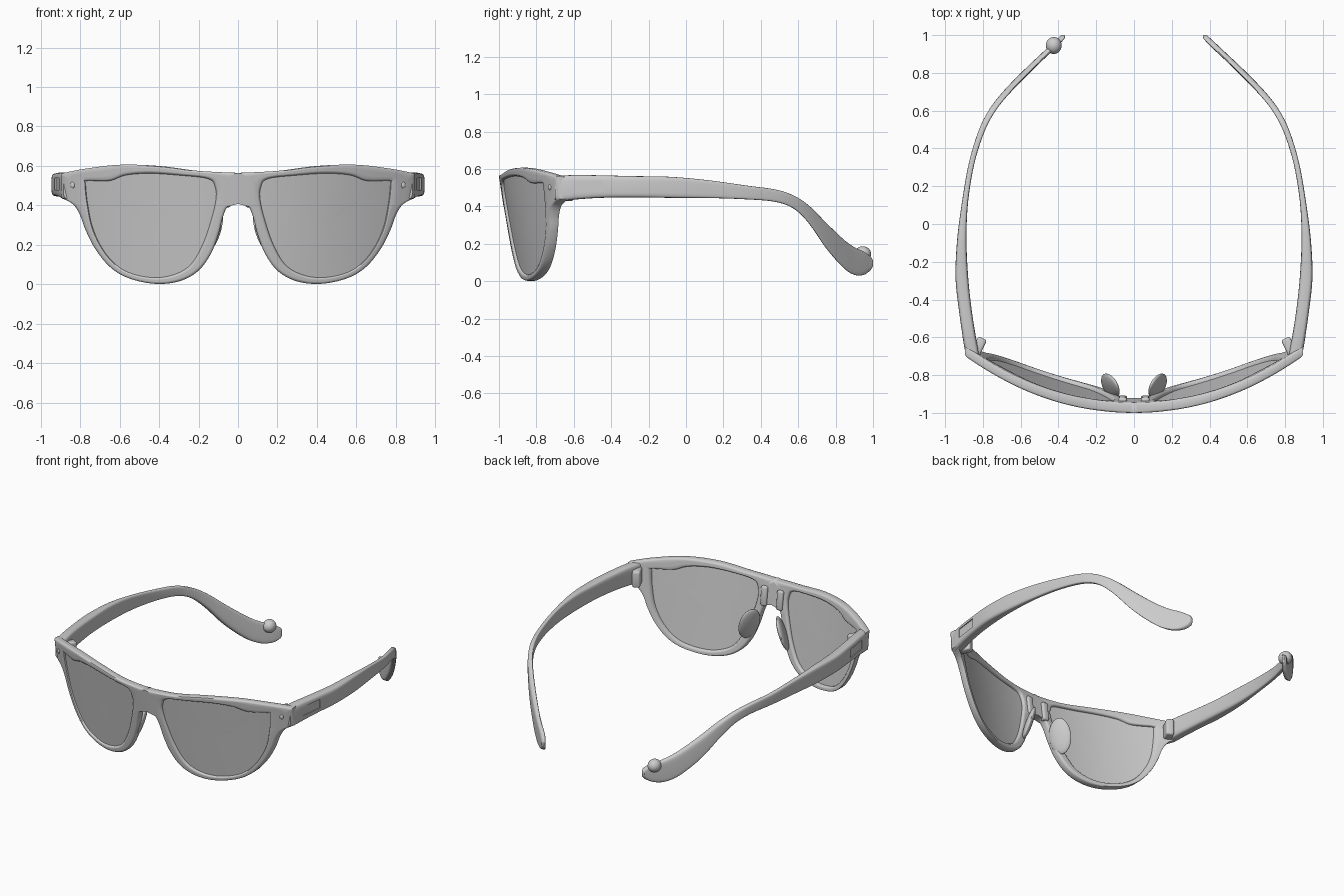
import bpy, bmesh, math
from mathutils import Vector

if "Cube" in bpy.data.objects:
    bpy.data.objects.remove(bpy.data.objects["Cube"])


def spline(pts, n, closed):
    """Catmull-Rom through pts; a repeated point makes a sharp corner."""
    pts = [Vector(p) for p in pts]
    out, m = [], len(pts)
    at = (lambda i: pts[i % m]) if closed else (lambda i: pts[max(0, min(m - 1, i))])
    for i in range(m if closed else m - 1):
        a, b, c, d = at(i - 1), at(i), at(i + 1), at(i + 2)
        if (b - c).length < 1e-6:
            continue
        for k in range(n):
            t = k / n
            out.append(0.5 * (2 * b + (c - a) * t + (2 * a - 5 * b + 4 * c - d) * t * t
                              + (3 * b - a - 3 * c + d) * t ** 3))
    if not closed:
        out.append(pts[-1])
    return out


def bend(x, z, depth):
    """Wrap the flat front around the face and tilt it."""
    return Vector((x, -1 + 0.375 * x * x + 0.15 * (0.56 - z) + depth, z))


def loft(bm, rings, closed=False, caps=False):
    vs = [[bm.verts.new(p) for p in r] for r in rings]
    n = len(vs[0])
    for i in range(len(vs) if closed else len(vs) - 1):
        a, b = vs[i], vs[(i + 1) % len(vs)]
        for j in range(n):
            bm.faces.new((a[j], a[(j + 1) % n], b[(j + 1) % n], b[j]))
    if caps:
        bm.faces.new(vs[0])
        bm.faces.new(vs[-1])


def finish(name, bm, mirror=True, angle=40):
    bmesh.ops.remove_doubles(bm, verts=bm.verts, dist=1e-5)
    bmesh.ops.recalc_face_normals(bm, faces=bm.faces)
    me = bpy.data.meshes.new(name)
    bm.to_mesh(me)
    bm.free()
    ob = bpy.data.objects.new(name, me)
    bpy.context.collection.objects.link(ob)
    bpy.ops.object.select_all(action='DESELECT')
    ob.select_set(True)
    bpy.context.view_layer.objects.active = ob
    bpy.ops.object.shade_smooth_by_angle(angle=math.radians(angle))
    if mirror:
        add_mirror(ob)
    return ob


def add_mirror(ob):
    m = ob.modifiers.new("mirror", 'MIRROR')
    m.use_clip = True
    m.merge_threshold = 0.0005


def blob(name, loc, size, rot=(0, 0, 0), mirror=True):
    """Ellipsoid part, mirrored across x = 0."""
    from mathutils import Matrix, Euler
    bm = bmesh.new()
    mat = Matrix.LocRotScale(Vector(loc), Euler(rot), Vector(size))
    bmesh.ops.create_uvsphere(bm, u_segments=28, v_segments=16, radius=1, matrix=mat)
    return finish(name, bm, mirror)


def block(name, loc, size, rot=(0, 0, 0), bevel=0.0, mirror=True):
    from mathutils import Matrix, Euler
    bm = bmesh.new()
    mat = Matrix.LocRotScale(Vector(loc), Euler(rot), Vector(size))
    bmesh.ops.create_cube(bm, size=1, matrix=mat)
    if bevel:
        bmesh.ops.bevel(bm, geom=bm.edges[:], offset=bevel, segments=3, profile=0.5, affect='EDGES')
    return finish(name, bm, mirror)


# Right half outline of the front and its lens opening, as (x, z)
outer = spline([(0, .565), (0, .565), (.2, .575), (.4, .6), (.6, .606), (.78, .585), (.895, .562),
                (.895, .562), (.895, .44), (.895, .44), (.835, .405), (.8, .35), (.77, .27), (.72, .175),
                (.645, .085), (.55, .03), (.42, .003), (.3, .015), (.205, .065), (.14, .15),
                (.1, .25), (.075, .345), (.05, .395), (0, .408), (0, .408)], 8, True)
inner = spline([(.115, .49), (.15, .535), (.3, .553), (.45, .562), (.57, .553), (.65, .525), (.765, .525),
                (.772, .51), (.76, .4), (.73, .27), (.665, .15), (.575, .07), (.45, .036), (.34, .045),
                (.245, .095), (.18, .2), (.135, .33), (.112, .43)], 8, True)
C = Vector((.44, .3))


def ray_to_inner(p):
    d = (p - C).normalized()
    best = 0
    for a, b in zip(inner, inner[1:] + inner[:1]):
        e = b - a
        den = d.x * e.y - d.y * e.x
        if abs(den) < 1e-9:
            continue
        w = a - C
        s = (w.x * e.y - w.y * e.x) / den
        u = (w.x * d.y - w.y * d.x) / den
        if s > 0 and -1e-6 <= u <= 1 + 1e-6:
            best = max(best, s)
    return C + d * best


# Front frame: rounded cross-section swept round the opening
T = 0.055
bm = bmesh.new()
rings = []
for p in outer:
    q = ray_to_inner(p)
    w = (p - q).length
    d = (q - p).normalized()
    b = min(.012, .3 * w)
    bo = 0 if p.x < 1e-4 else b
    h = .4 * b
    sec = [(0, bo), (.3 * bo, .3 * bo), (bo, 0), (w * .36, 0), (w * .64, 0), (w - b, 0), (w - h, h * .7), (w, b)]
    sec += [(e, T - z) for e, z in reversed(sec)]
    rings.append([bend(p.x + d.x * e, p.y + d.y * e, z) for e, z in sec])
loft(bm, rings, closed=True)
bmesh.ops.remove_doubles(bm, verts=bm.verts, dist=1e-5)
seam = [f for f in bm.faces if all(v.co.x < 1e-4 for v in f.verts)]
bmesh.ops.delete(bm, geom=seam, context='FACES')
finish("front_frame", bm, angle=50)

# Lenses: thin curved sheets set into the openings
bm = bmesh.new()
steps = [.02, .2, .4, .6, .8, .92, 1.015]
sheet = lambda s, dep: [bend(*(C + (q - C) * s), dep) for q in inner]
loft(bm, [sheet(s, .014) for s in steps] + [sheet(s, .034) for s in reversed(steps)], caps=True)
finish("lens", bm)

# Temple arms: (y, outer x, inner x, top z, bottom z)
arm = [(-.70, .885, .82, .562, .435), (-.66, .897, .825, .565, .43), (-.58, .91, .84, .568, .438),
       (-.45, .928, .86, .566, .446), (-.28, .945, .878, .562, .448), (-.08, .936, .887, .558, .446),
       (.12, .91, .878, .54, .445), (.32, .875, .845, .512, .438), (.48, .828, .795, .49, .424),
       (.58, .782, .745, .456, .385), (.66, .728, .686, .402, .305), (.75, .648, .602, .312, .175),
       (.84, .557, .512, .226, .073), (.90, .493, .448, .182, .034), (.95, .44, .396, .158, .034),
       (.985, .402, .366, .133, .058), (1.0, .387, .368, .112, .083)]
bm = bmesh.new()
rings = []
se = lambda v: math.copysign(abs(v) ** .45, v)
for y, xo, xi, zt, zb in spline(arm, 5, False):
    ring = []
    for k in range(28):
        a = 2 * math.pi * k / 28
        ring.append(Vector(((xo + xi) / 2 + (xo - xi) / 2 * se(math.cos(a)), y,
                            (zt + zb) / 2 + (zt - zb) / 2 * se(math.sin(a)))))
    rings.append(ring)
loft(bm, rings, caps=True)
temple = finish("temple_arm", bm, mirror=False)

# Shallow rectangular recess on the outside of each arm
cutter = block("recess_cutter", (.922, -.52, .508), (.02, .155, .06), (0, 0, -.12), mirror=False)
cutter.hide_render = True
cut = temple.modifiers.new("recess", 'BOOLEAN')
cut.object = cutter
cut.operation = 'DIFFERENCE'
bpy.context.view_layer.objects.active = temple
bpy.ops.object.modifier_apply(modifier="recess")
bpy.data.objects.remove(cutter)
add_mirror(temple)

# Hinges behind the outer corners
block("hinge_block", (.825, -.655, .485), (.05, .11, .11), (0, 0, .45), .012)

# Nose pads and the ribs that carry them
blob("nose_pad", (.125, -.858, .275), (.022, .072, .115), (0, -.3, -.5))
block("nose_pad_rib", (.06, -.93, .455), (.045, .035, .13), (.1, 0, .05), .012)

# Pins on the front corners
blob("front_pin", bend(.838, .503, 0), (.012, .008, .016), (0, 0, .55))

# Small knob on the left arm tip
blob("tip_knob", (-.425, .945, .145), (.042, .045, .042), mirror=False)
